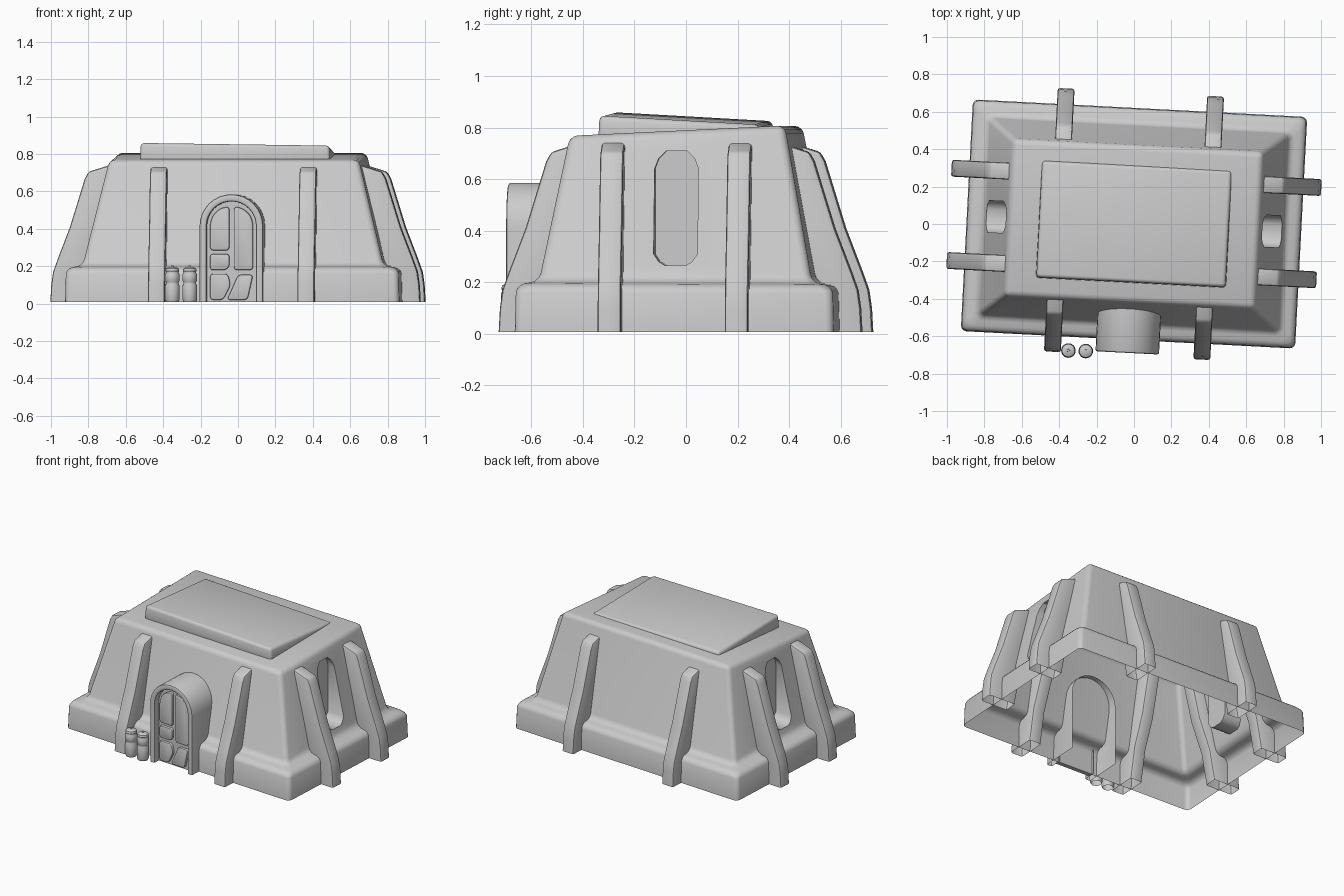
import bpy, bmesh, math
from mathutils import Matrix

if "Cube" in bpy.data.objects:
    bpy.data.objects.remove(bpy.data.objects["Cube"])

TURN = math.radians(-3)      # the whole building sits slightly askew
BASE = 0.008


def finish(bm, name, matrix=Matrix(), angle=35):
    bmesh.ops.recalc_face_normals(bm, faces=bm.faces[:])
    bm.transform(Matrix.Rotation(TURN, 4, 'Z') @ matrix)
    me = bpy.data.meshes.new(name)
    bm.to_mesh(me)
    bm.free()
    ob = bpy.data.objects.new(name, me)
    bpy.context.collection.objects.link(ob)
    bpy.ops.object.select_all(action='DESELECT')
    ob.select_set(True)
    bpy.context.view_layer.objects.active = ob
    bpy.ops.object.shade_smooth_by_angle(angle=math.radians(angle))
    return ob


def bevel(bm, edges, width, segments=3):
    bmesh.ops.bevel(bm, geom=edges, offset=width, segments=segments,
                    profile=0.5, affect='EDGES', clamp_overlap=True)


def on_ground(item):
    return all(v.co.z < 0.02 for v in item.verts)


def open_bottom(bm):
    bmesh.ops.delete(bm, geom=[f for f in bm.faces if on_ground(f)], context='FACES')


def prism(points, direction):
    """Closed prism from 3D points, extruded along direction."""
    bm = bmesh.new()
    face = bm.faces.new([bm.verts.new(p) for p in points])
    ext = bmesh.ops.extrude_face_region(bm, geom=[face], use_keep_orig=True)
    bmesh.ops.translate(bm, vec=direction,
                        verts=[g for g in ext['geom'] if isinstance(g, bmesh.types.BMVert)])
    bmesh.ops.recalc_face_normals(bm, faces=bm.faces[:])
    return bm


def loft(rings):
    """Box-like body from rings of four corners (half x, half y, z front, z back)."""
    bm = bmesh.new()
    loops = [[bm.verts.new(c) for c in ((-x, -y, zf), (x, -y, zf), (x, y, zb), (-x, y, zb))]
             for x, y, zf, zb in rings]
    for a, b in zip(loops, loops[1:]):
        for i in range(4):
            j = (i + 1) % 4
            bm.faces.new((a[i], a[j], b[j], b[i]))
    bm.faces.new(loops[0][::-1])
    bm.faces.new(loops[-1])
    return bm


# Walls with plinth and sloping roof
bm = loft([(0.895, 0.62, BASE, BASE), (0.89, 0.615, 0.19, 0.185),
           (0.805, 0.53, 0.205, 0.20), (0.668, 0.418, 0.768, 0.808)])
bevel(bm, [e for e in bm.edges if not on_ground(e)], 0.03)
walls = finish(bm, "walls")

# Side window recesses
outline = [(-0.085, 0.31), (-0.065, 0.28), (-0.04, 0.265), (0.04, 0.265), (0.065, 0.28), (0.085, 0.31),
           (0.085, 0.64), (0.07, 0.68), (0.04, 0.71), (-0.04, 0.71), (-0.07, 0.68), (-0.085, 0.64)]
for s in (-1, 1):
    cutter = finish(prism([(s * 0.655, y, z) for y, z in outline], (s * 0.4, 0, 0)), "window_cutter")
    cutter.hide_render = True
    mod = walls.modifiers.new("window", 'BOOLEAN')
    mod.operation = 'DIFFERENCE'
    mod.solver = 'EXACT'
    mod.object = cutter
    bpy.context.view_layer.objects.active = walls
    # apply ahead of the smoothing set by the shading operator
    walls.modifiers.move(len(walls.modifiers) - 1, 0)
    bpy.ops.object.modifier_apply(modifier=mod.name)
    bpy.data.objects.remove(cutter)
bm = bmesh.new()
bm.from_mesh(walls.data)
open_bottom(bm)
bm.to_mesh(walls.data)
bm.free()
bpy.ops.object.select_all(action='DESELECT')
walls.select_set(True)
bpy.context.view_layer.objects.active = walls
bpy.ops.object.shade_smooth_by_angle(angle=math.radians(35))

# Raised roof slab, sinking toward the back
bm = loft([(0.51, 0.315, 0.755, 0.775), (0.505, 0.31, 0.853, 0.818)])
for v in bm.verts:
    if v.co.z > 0.8:
        v.co.z -= 0.007 * v.co.x / 0.5
bevel(bm, bm.edges[:], 0.025)
finish(bm, "roof_slab")

# Curved buttresses, two on each side
profile = [(0.99, BASE), (0.985, 0.10), (0.975, 0.17), (0.95, 0.24), (0.885, 0.41), (0.805, 0.67),
           (0.785, 0.705), (0.66, 0.745), (0.60, 0.71), (0.67, 0.42), (0.75, 0.22), (0.79, BASE)]
for side, turn, shift, gap in (("right", 0, 0, 0.247), ("back", 90, 0.285, 0.40),
                               ("left", 180, 0, 0.247), ("front", 270, 0.285, 0.40)):
    for s in (-1, 1):
        bm = prism([(x - shift, s * gap - 0.045, z) for x, z in profile], (0, 0.09, 0))
        rims = [e for e in bm.edges if not on_ground(e)
                and (abs(e.verts[0].co.y - e.verts[1].co.y) < 0.01 or e.verts[0].co.z > 0.7)]
        bevel(bm, rims, 0.012, 2)
        open_bottom(bm)
        finish(bm, side + "_buttress", Matrix.Rotation(math.radians(turn), 4, 'Z'))


# Arched door frame
def arch(r, spring, n=16):
    pts = [(r * math.cos(math.pi * i / n), spring + r * math.sin(math.pi * i / n)) for i in range(n + 1)]
    return [(r, BASE)] + pts + [(-r, BASE)]


bm = bmesh.new()
outer, inner = arch(0.17, 0.415), arch(0.132, 0.415)
rows = [[bm.verts.new(p) for p in ((ox, -0.42, oz), (ox, -0.69, oz), (ix, -0.69, iz), (ix, -0.60, iz))]
        for (ox, oz), (ix, iz) in zip(outer, inner)]
for a, b in zip(rows, rows[1:]):
    for i in range(3):
        bm.faces.new((a[i], a[i + 1], b[i + 1], b[i]))
lips = [e for e in bm.edges if all(abs(v.co.y + 0.69) < 1e-4 for v in e.verts) and not e.is_boundary]
bevel(bm, [e for e in lips if abs((e.verts[0].co.xz - e.verts[1].co.xz).length - 0.038) > 0.002], 0.01, 2)
finish(bm, "door_frame")

# Door leaf with irregular raised panels
finish(prism([(x, -0.645, z) for x, z in arch(0.134, 0.415)], (0, 0.03, 0)), "door_leaf")
panels = [
    [(-0.115, 0.285), (-0.012, 0.285), (-0.012, 0.52), (-0.06, 0.51), (-0.10, 0.475), (-0.115, 0.43)],
    [(0.012, 0.18), (0.115, 0.18), (0.115, 0.43), (0.10, 0.475), (0.06, 0.51), (0.012, 0.52)],
    [(-0.115, 0.18), (-0.03, 0.18), (-0.012, 0.20), (-0.012, 0.265), (-0.115, 0.265)],
    [(-0.115, 0.02), (-0.045, 0.02), (-0.005, 0.10), (-0.02, 0.16), (-0.115, 0.16)],
    [(-0.025, 0.02), (0.085, 0.02), (0.115, 0.155), (0.035, 0.155)],
]
for pts in panels:
    bm = prism([(x, -0.64, z) for x, z in pts], (0, -0.022, 0))
    bevel(bm, [e for e in bm.edges if abs(e.verts[0].co.y - e.verts[1].co.y) > 0.01], 0.018)
    bevel(bm, [e for e in bm.edges if all(v.co.y < -0.66 for v in e.verts)], 0.007, 2)
    finish(bm, "door_panel")

# Two turned canisters beside the door
lathe = [(0.034, 0.01), (0.039, 0.022), (0.039, 0.095), (0.034, 0.108), (0.034, 0.115), (0.039, 0.123),
         (0.039, 0.155), (0.034, 0.165), (0.034, 0.170), (0.037, 0.175), (0.034, 0.188),
         (0.018, 0.196), (0.008, 0.197), (0.007, 0.204), (0.0, 0.206)]
for x, y in ((-0.315, -0.694), (-0.222, -0.692)):
    bm = bmesh.new()
    vs = [bm.verts.new((r, 0, z)) for r, z in lathe]
    edges = [bm.edges.new(p) for p in zip(vs, vs[1:])]
    bmesh.ops.spin(bm, geom=vs + edges, cent=(0, 0, 0), axis=(0, 0, 1), angle=math.tau, steps=20)
    bmesh.ops.remove_doubles(bm, verts=bm.verts[:], dist=1e-4)
    finish(bm, "canister", Matrix.Translation((x, y, 0)))
